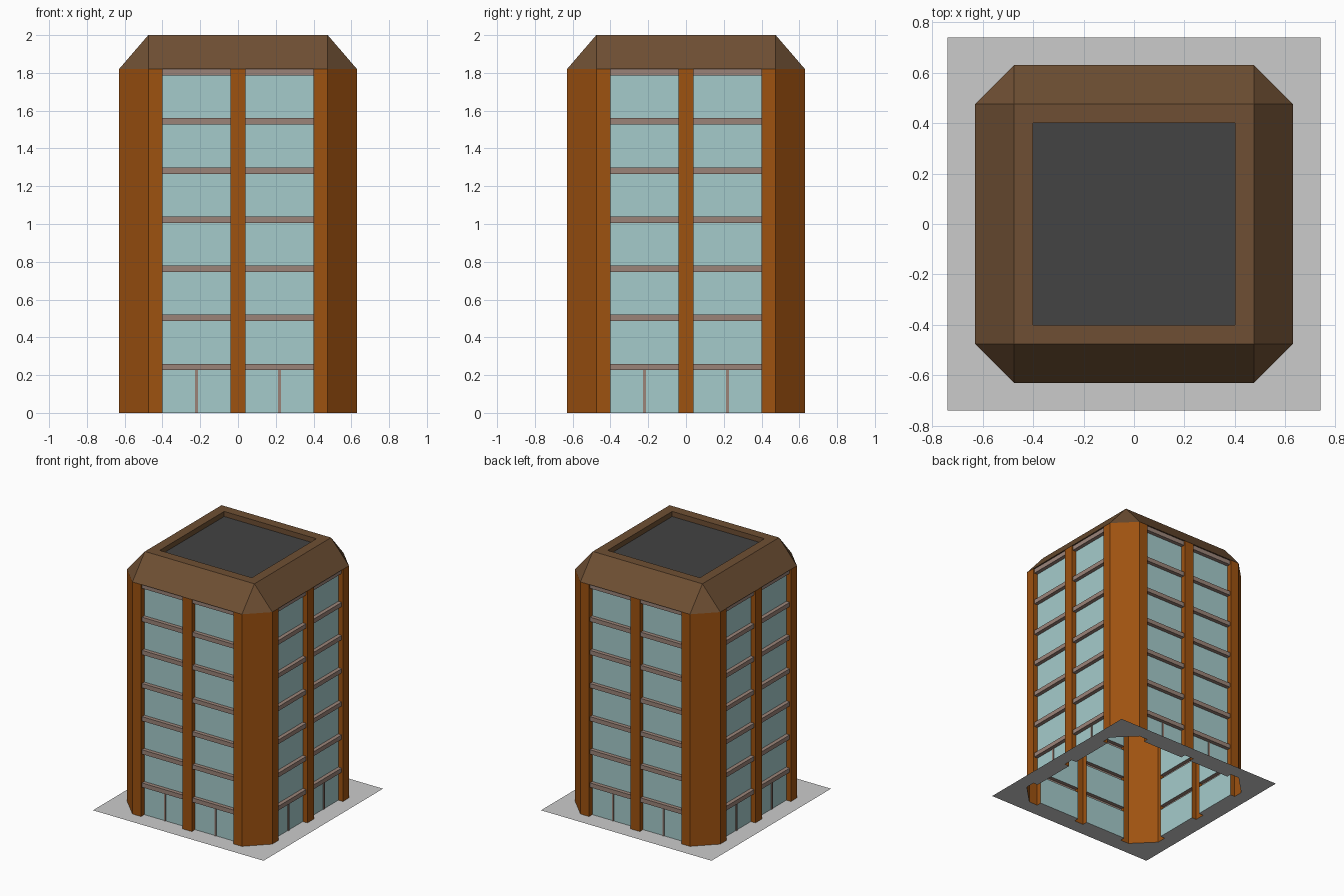
import bpy, math
from mathutils import Matrix, Vector

if "Cube" in bpy.data.objects:
    bpy.data.objects.remove(bpy.data.objects["Cube"])

OUT, CH, BAY, MID = 0.63, 0.475, 0.40, 0.04   # outer wall, chamfer start, bay edge, half pillar
GLASS, LEDGE = 0.59, 0.62                      # recessed glass plane, ledge front plane
STEP, LH, EAVE, TOP = 0.26, 0.034, 1.82, 2.0
PLATE, DECK = 0.74, 1.96


def lin(c):
    c /= 255
    return c / 12.92 if c <= 0.04045 else ((c + 0.055) / 1.055) ** 2.4


def material(name, r, g, b):
    m = bpy.data.materials.new(name)
    m.diffuse_color = (lin(r), lin(g), lin(b), 1)
    m.use_nodes = True
    m.node_tree.nodes["Principled BSDF"].inputs["Base Color"].default_value = m.diffuse_color
    return m


orange = material("orange_cladding", 158, 82, 16)
brown = material("brown_roof", 110, 79, 51)
teal = material("glass", 165, 203, 203)
taupe = material("taupe_trim", 155, 132, 121)
dark = material("dark_deck", 67, 67, 67)


def build(name, faces, mat=None, sides=4):
    """Repeat one side's faces around the z axis and make an object of them."""
    verts, polys = [], []
    for k in range(sides):
        rot = Matrix.Rotation(k * math.pi / 2, 3, 'Z')
        for f in faces:
            polys.append(range(len(verts), len(verts) + len(f)))
            verts += [rot @ Vector(p) for p in f]
    me = bpy.data.meshes.new(name)
    me.from_pydata(verts, [], [list(p) for p in polys])
    ob = bpy.data.objects.new(name, me)
    bpy.context.collection.objects.link(ob)
    if mat:
        me.materials.append(mat)
    return ob


def upright(a, b, z0, z1):
    return [(*a, z0), (*b, z0), (*b, z1), (*a, z1)]


def flat(x0, x1, y0, y1, z, up=True):
    f = [(x0, y0, z), (x1, y0, z), (x1, y1, z), (x0, y1, z)]
    return f if up else f[::-1]


# Footprint of the front side, left to right, ending at the next chamfer
profile = [(-CH, -OUT), (-BAY, -OUT), (-BAY, -GLASS), (-MID, -GLASS), (-MID, -OUT),
           (MID, -OUT), (MID, -GLASS), (BAY, -GLASS), (BAY, -OUT), (CH, -OUT)]
loop = profile + [(OUT, -CH)]

# Corner columns, centre pillars and reveals
build("columns", [upright(a, b, 0, EAVE) for i, (a, b) in enumerate(zip(loop, loop[1:]))
                  if i not in (2, 6)], orange)

# Glass panes, floor ledges and ground-floor mullions
panes, ledges, mullions = [], [], []
for x0, x1 in ((-BAY, -MID), (MID, BAY)):
    for k in range(7):
        z1 = (k + 1) * STEP
        zl = z1 - LH
        panes.append(upright((x0, -GLASS), (x1, -GLASS), k * STEP, zl))
        ledges.append(flat(x0, x1, -LEDGE, -GLASS, zl, False))
        ledges.append(upright((x0, -LEDGE), (x1, -LEDGE), zl, z1))
        if k < 6:
            ledges.append(flat(x0, x1, -LEDGE, -GLASS, z1))
    c, w, y = (x0 + x1) / 2, 0.007, -GLASS - 0.006
    path = [(c - w, -GLASS), (c - w, y), (c + w, y), (c + w, -GLASS)]
    mullions += [upright(a, b, 0, STEP - LH) for a, b in zip(path, path[1:])]
build("window_glass", panes, teal)
build("floor_ledges", ledges, taupe)
build("door_mullions", mullions, taupe)

# Roof crown: slope, corner triangle, rim, inner parapet, soffit
build("roof_crown", [
    [(-CH, -OUT, EAVE), (CH, -OUT, EAVE), (CH, -CH, TOP), (-CH, -CH, TOP)],
    [(CH, -OUT, EAVE), (OUT, -CH, EAVE), (CH, -CH, TOP)],
    [(-CH, -CH, TOP), (CH, -CH, TOP), (BAY, -BAY, TOP), (-BAY, -BAY, TOP)],
    upright((BAY, -BAY), (-BAY, -BAY), DECK, TOP),
    flat(-BAY, BAY, -OUT, -GLASS, EAVE, False)], brown)
build("roof_deck", [flat(-BAY, BAY, -BAY, BAY, DECK)], dark, 1)

# Ground plate with the footprint cut out
build("base_plate", [
    [(-PLATE, -PLATE, 0), (PLATE, -PLATE, 0)] + [(x, y, 0) for x, y in profile[::-1]],
    [(CH, -OUT, 0), (PLATE, -PLATE, 0), (OUT, -CH, 0)]])

# Weld shared edges
import bmesh
for ob in bpy.context.collection.objects:
    bm = bmesh.new()
    bm.from_mesh(ob.data)
    bmesh.ops.remove_doubles(bm, verts=bm.verts, dist=1e-5)
    bm.to_mesh(ob.data)
    bm.free()
